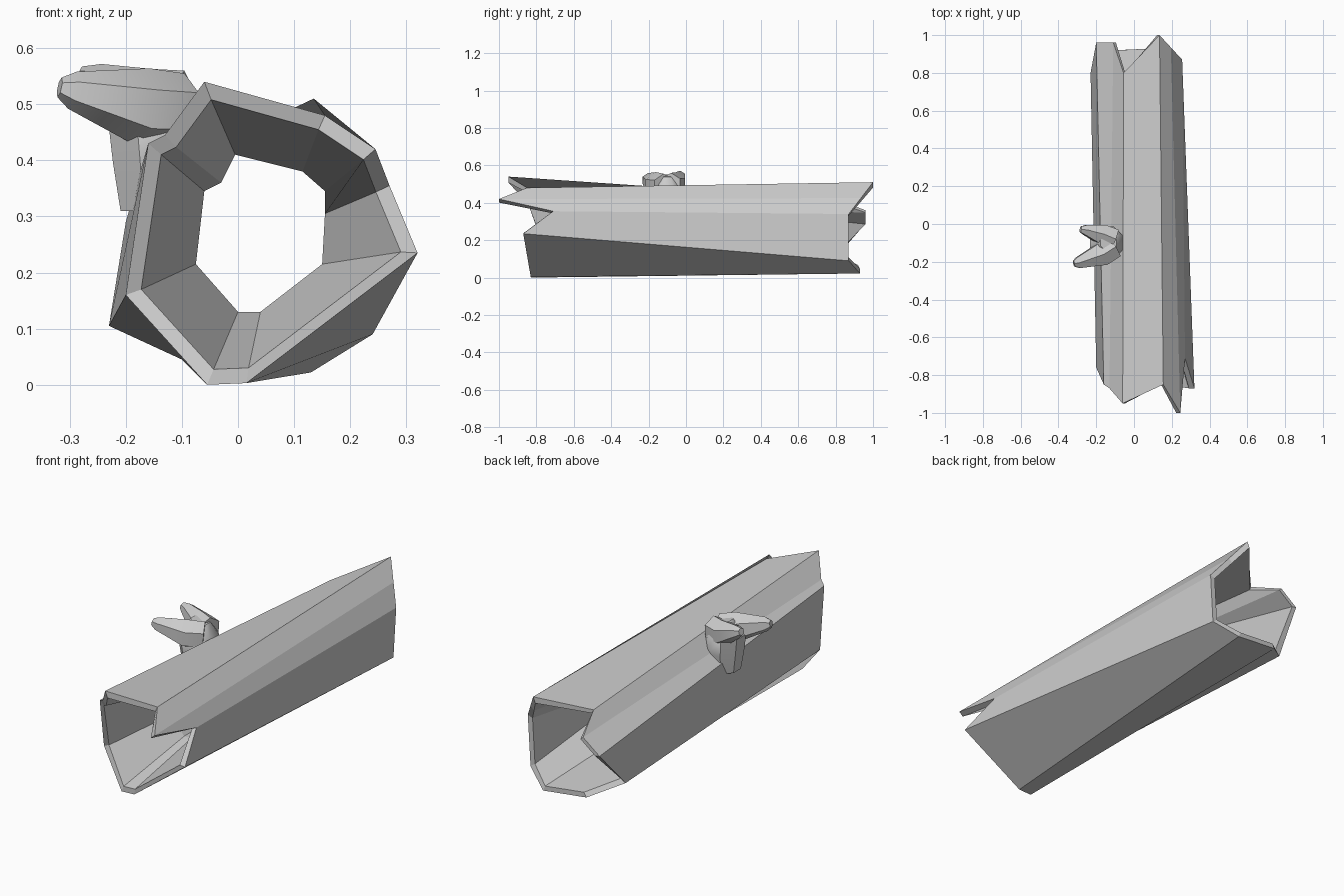
import bpy, bmesh, math
from mathutils import Vector

if "Cube" in bpy.data.objects:
    bpy.data.objects.remove(bpy.data.objects["Cube"])


def make_object(name, bm):
    bmesh.ops.recalc_face_normals(bm, faces=bm.faces)
    me = bpy.data.meshes.new(name)
    bm.to_mesh(me)
    bm.free()
    ob = bpy.data.objects.new(name, me)
    bpy.context.collection.objects.link(ob)
    return ob


def bridge(bm, a, b):
    n = len(a)
    for i in range(n):
        j = (i + 1) % n
        bm.faces.new((a[i], a[j], b[j], b[i]))


# Hollow log: splintered rims (x, y, z) and the narrow bore (x, z)
front = [(-.06, -.95, .54), (.155, -.85, .48), (.245, -1, .42), (.27, -.71, .355),
         (.32, -.87, .235), (.015, -.83, .003), (-.055, -.83, 0), (-.2, -.76, .16),
         (-.16, -.85, .43), (-.13, -.87, .445)]
back = [(-.055, .8, .42), (.135, 1, .51), (.195, .935, .425), (.255, .87, .34),
        (.24, .87, .09), (.13, .93, .022), (-.1, .92, .045), (-.23, .8, .105),
        (-.2, .96, .29), (-.11, .96, .36)]
bore = [(-.005, .41), (.115, .38), (.155, .345), (.155, .305), (.15, .215),
        (.04, .13), (0, .13), (-.075, .215), (-.06, .345), (-.03, .36)]


def inset(rim, cx, cz, s=.89):
    return [(cx + (x - cx) * s, y, cz + (z - cz) * s) for x, y, z in rim]


rings = [front, inset(front, .05, .25),
         [(x, -.42, z) for x, z in bore], [(x, .42, z) for x, z in bore],
         inset(back, .02, .25), back]
bm = bmesh.new()
loops = [[bm.verts.new(p) for p in r] for r in rings]
for i in range(len(loops)):
    bridge(bm, loops[i], loops[(i + 1) % len(loops)])
make_object("hollow_log", bm)


# Forked branch stub: tapered tubes along short paths
def tube(name, path, sides=8):
    bm = bmesh.new()
    pts = [Vector(p[:3]) for p in path]
    loops = []
    for i, p in enumerate(pts):
        d = (pts[min(i + 1, len(pts) - 1)] - pts[max(i - 1, 0)]).normalized()
        u = Vector((0, 1, 0))
        u = (u - d * u.dot(d)).normalized()
        v = d.cross(u)
        r = path[i][3]
        loops.append([bm.verts.new(p + r * (u * math.cos(t) + v * math.sin(t)))
                      for t in (2 * math.pi * (k + .5) / sides for k in range(sides))])
    for a, b in zip(loops, loops[1:]):
        bridge(bm, a, b)
    bm.faces.new(loops[0])
    bm.faces.new(loops[-1])
    ob = make_object(name, bm)
    bpy.context.view_layer.objects.active = ob
    ob.select_set(True)
    bpy.ops.object.shade_smooth_by_angle(angle=math.radians(40))
    ob.select_set(False)


tube("branch_base", [(-.14, -.1, .31, .075), (-.14, -.1, .4, .09),
                     (-.145, -.1, .48, .095), (-.135, -.1, .545, .045)])
tube("branch_fork_front", [(-.1, -.12, .49, .065), (-.17, -.16, .495, .07),
                           (-.295, -.205, .525, .034), (-.318, -.21, .53, .018)], 6)
tube("branch_fork_back", [(-.1, -.08, .5, .06), (-.17, -.055, .505, .06),
                          (-.255, -.032, .542, .032), (-.283, -.028, .55, .018)], 6)
